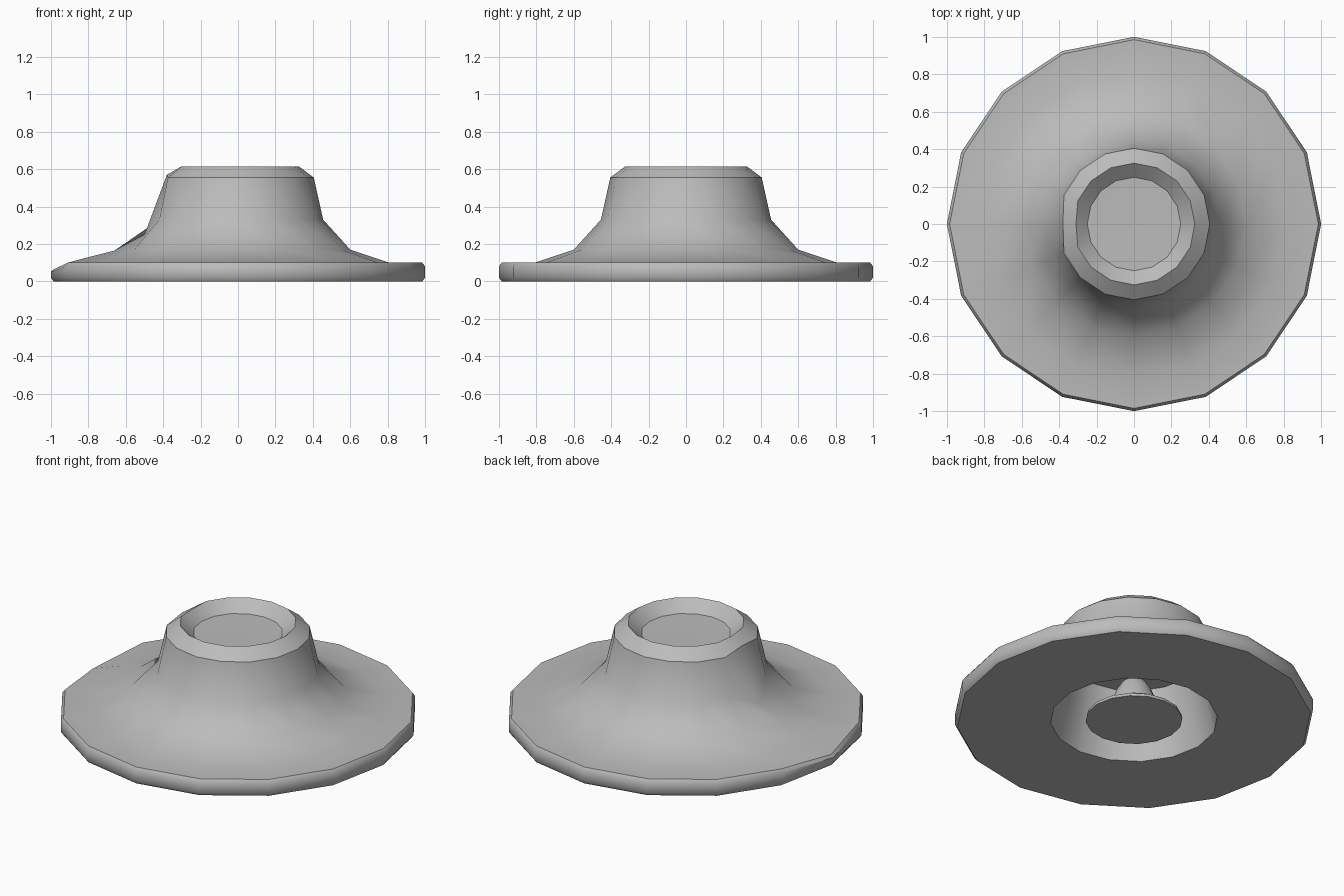
import bpy, bmesh, math

if "Cube" in bpy.data.objects:
    bpy.data.objects.remove(bpy.data.objects["Cube"])

grey = bpy.data.materials.new("plain grey")
grey.diffuse_color = (0.5, 0.5, 0.5, 1)
grey.use_nodes = True
grey.node_tree.nodes["Principled BSDF"].inputs["Base Color"].default_value = grey.diffuse_color

SIDES = 16


def lathe(name, profile, seam=None):
    """Spin (radius, z) points; seam replaces points on the -x column."""
    bm = bmesh.new()
    rings = []
    for k, (r, z) in enumerate(profile):
        if r == 0:
            rings.append([bm.verts.new((0, 0, z))] * SIDES)
            continue
        ring = []
        for i in range(SIDES):
            a = 2 * math.pi * i / SIDES
            rr, zz = (seam or {}).get(k, (r, z)) if i == SIDES // 2 else (r, z)
            ring.append(bm.verts.new((rr * math.cos(a), rr * math.sin(a), zz)))
        rings.append(ring)
    for lo, hi in zip(rings, rings[1:]):
        for i in range(SIDES):
            j = (i + 1) % SIDES
            corners = []
            for v in (lo[i], lo[j], hi[j], hi[i]):
                if v not in corners:
                    corners.append(v)
            bm.faces.new(corners)
    bmesh.ops.recalc_face_normals(bm, faces=bm.faces)
    mesh = bpy.data.meshes.new(name)
    bm.to_mesh(mesh)
    bm.free()
    mesh.materials.append(grey)
    mesh.shade_smooth()
    mesh.set_sharp_from_angle(angle=math.radians(38))
    obj = bpy.data.objects.new(name, mesh)
    bpy.context.collection.objects.link(obj)
    return obj


# Flanged body: dished top, sloping collar, round rim, hollow underside
lathe("flanged_body", [
    (0, 0.545), (0.25, 0.55), (0.325, 0.615), (0.405, 0.555),
    (0.455, 0.33), (0.60, 0.17), (0.81, 0.10),
    (0.985, 0.10), (1.0, 0.08), (1.0, 0.02), (0.985, 0.0),
    (0.465, 0.0), (0.37, 0.40), (0, 0.40),
], seam={2: (0.31, 0.61), 3: (0.38, 0.57), 4: (0.50, 0.25),
         5: (0.66, 0.165), 6: (0.80, 0.13), 7: (0.985, 0.065),
         8: (1.0, 0.05)})

# Button under the body: flat foot with a domed stem
lathe("bottom_button", [
    (0, 0.0), (0.27, 0.0), (0.265, 0.02), (0.13, 0.10),
    (0.10, 0.18), (0.07, 0.23), (0, 0.25),
])
